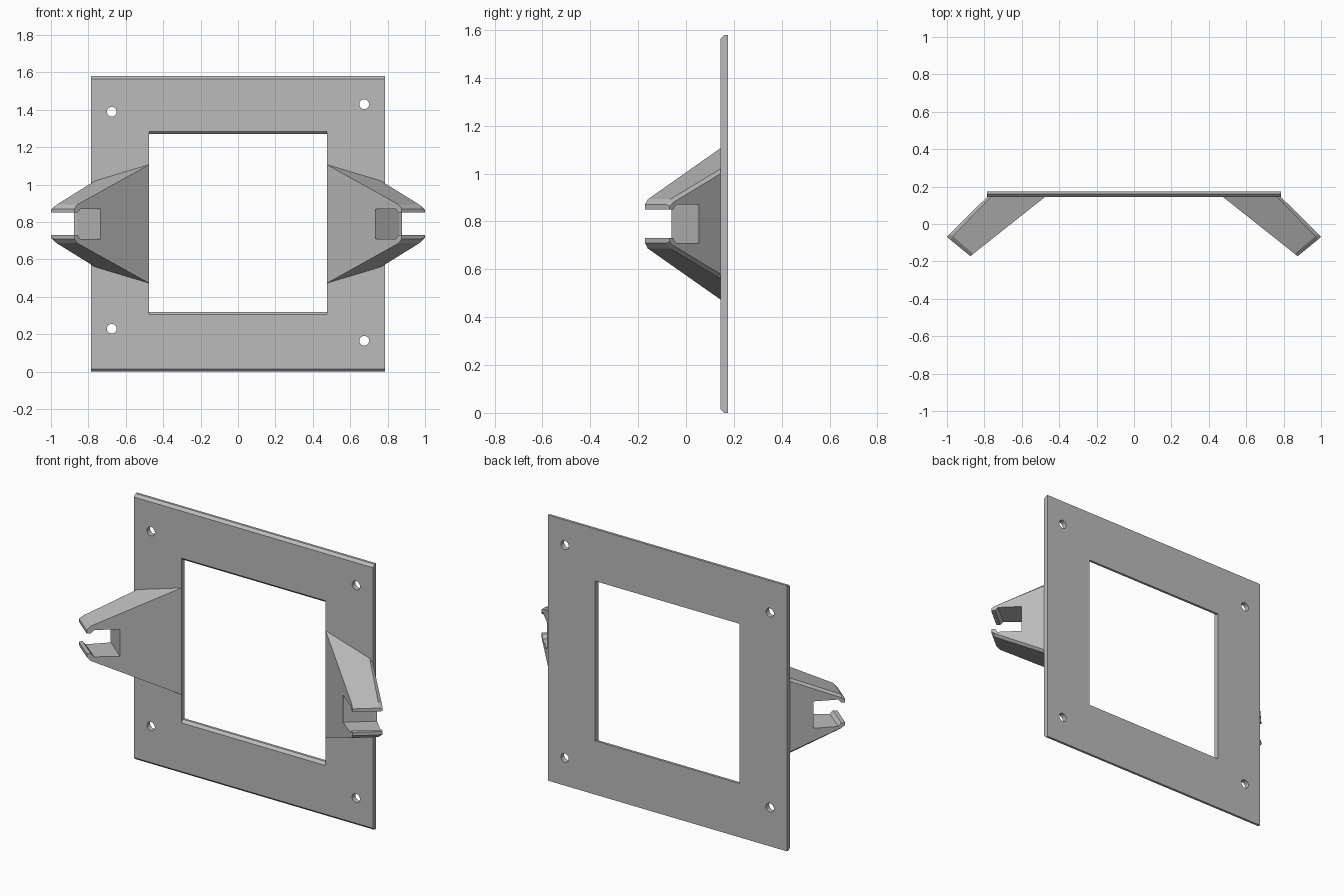
import bpy, bmesh, math
from mathutils import Vector

if "Cube" in bpy.data.objects:
    bpy.data.objects.remove(bpy.data.objects["Cube"])

grey = bpy.data.materials.new("grey")
grey.diffuse_color = (0.5, 0.5, 0.5, 1)
grey.use_nodes = True
grey.node_tree.nodes["Principled BSDF"].inputs["Base Color"].default_value = grey.diffuse_color
MID_Z = 0.79


def loft(name, rings):
    """Solid through a row of matching outlines, capped at both ends."""
    bm = bmesh.new()
    rows = [[bm.verts.new(p) for p in ring] for ring in rings]
    n = len(rows[0])
    for a, b in zip(rows, rows[1:]):
        for i in range(n):
            j = (i + 1) % n
            bm.faces.new((a[i], a[j], b[j], b[i]))
    bm.faces.new(rows[0])
    bm.faces.new(rows[-1][::-1])
    bmesh.ops.recalc_face_normals(bm, faces=bm.faces)
    mesh = bpy.data.meshes.new(name)
    bm.to_mesh(mesh)
    bm.free()
    mesh.materials.append(grey)
    obj = bpy.data.objects.new(name, mesh)
    bpy.context.collection.objects.link(obj)
    return obj


def bar(name, profile, x0, x1):
    """Extrude a (y, z) profile along x."""
    return loft(name, [[(x, y, z) for y, z in profile] for x in (x0, x1)])


def cut(target, cutter):
    mod = target.modifiers.new("cut", 'BOOLEAN')
    mod.operation = 'DIFFERENCE'
    mod.solver = 'EXACT'
    mod.object = cutter
    cutter.hide_render = True
    cutter.hide_set(True)


# Frame plate with chamfered front top and bottom edges
F, B = 0.145, 0.175
plate = bar("frame_plate", [(F, 0.015), (0.16, 0), (B, 0), (B, 1.58),
                            (0.16, 1.58), (F, 1.565)], -0.787, 0.787)

# Window opening, flared towards the front
cut(plate, bar("window_cutter", [(F - 0.05, 0.305), (F, 0.305), (0.16, 0.32),
                                 (B + 0.05, 0.32), (B + 0.05, 1.27), (0.16, 1.27),
                                 (F, 1.285), (F - 0.05, 1.285)], -0.475, 0.475))

# Four screw holes
for x, z in ((-0.675, 1.39), (0.675, 1.43), (-0.675, 0.23), (0.675, 0.165)):
    circle = [(x + 0.026 * math.cos(t * math.tau / 24),
               z + 0.026 * math.sin(t * math.tau / 24)) for t in range(24)]
    cut(plate, loft("screw_hole_cutter", [[(a, y, b) for a, b in circle]
                                          for y in (0.1, 0.22)]))


def side_outline(start, end, stations, side):
    """Upper half of an arm side as (fraction, z), mirrored about the middle."""
    pts = stations + [(s, 2 * MID_Z - z) for s, z in reversed(stations)]
    ring = []
    for s, z in pts:
        p = Vector(start).lerp(Vector(end), s)
        ring.append((side * p.x, p.y, z))
    return ring


# Splayed clip arms: tapered body, slot, and small hooks at the tips
for side, label in ((-1, "left"), (1, "right")):
    inner = side_outline((0.475, F), (0.875, -0.172),
                         [(0, 1.107), (0.96, 0.893), (1, 0.87), (1, 0.85),
                          (0.955, 0.85), (0.92, 0.87), (0.65, 0.87)], side)
    ridge = side_outline((0.765, F), (0.985, -0.082),
                         [(0, 1.02), (0.93, 0.893), (1, 0.87), (1, 0.85),
                          (0.93, 0.85), (0.88, 0.87), (0.44, 0.87)], side)
    outer = side_outline((0.785, F), (1.0, -0.068),
                         [(0, 1.0), (0.93, 0.88), (1, 0.865), (1, 0.85),
                          (0.93, 0.85), (0.88, 0.87), (0.43, 0.87)], side)
    loft(label + "_clip_arm", [inner, ridge, outer])
